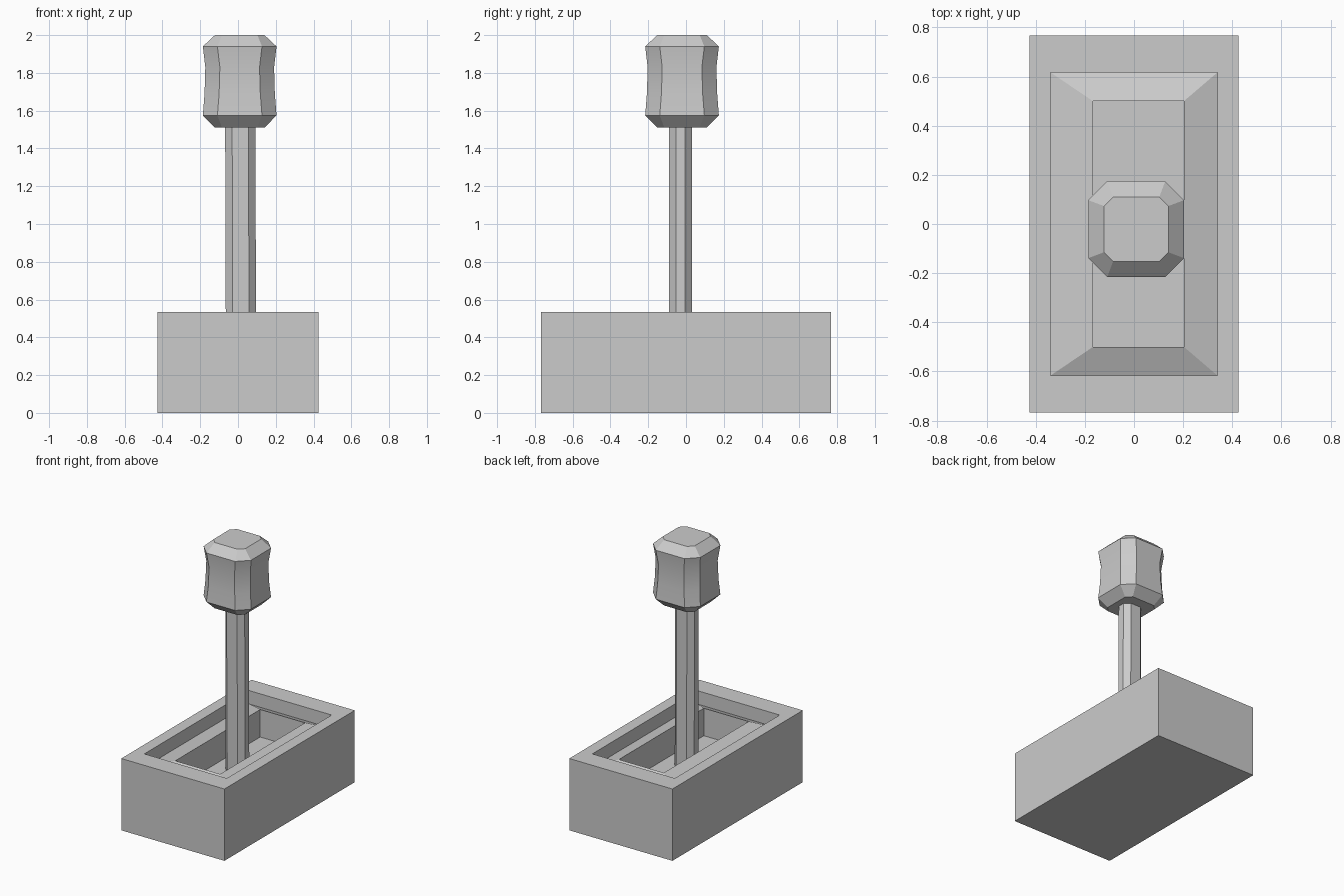
import bpy, bmesh

if "Cube" in bpy.data.objects:
    bpy.data.objects.remove(bpy.data.objects["Cube"])


def rect(x0, x1, y0, y1, z):
    return [(x0, y0, z), (x1, y0, z), (x1, y1, z), (x0, y1, z)]


def octagon(x0, x1, y0, y1, c, z):
    return [(x0 + c, y0, z), (x1 - c, y0, z), (x1, y0 + c, z), (x1, y1 - c, z),
            (x1 - c, y1, z), (x0 + c, y1, z), (x0, y1 - c, z), (x0, y0 + c, z)]


def loft(name, rings):
    """Bridge successive rings with quads and cap both ends."""
    bm = bmesh.new()
    loops = [[bm.verts.new(p) for p in ring] for ring in rings]
    n = len(loops[0])
    for a, b in zip(loops, loops[1:]):
        for i in range(n):
            j = (i + 1) % n
            bm.faces.new((a[i], a[j], b[j], b[i]))
    bm.faces.new(loops[0][::-1])
    bm.faces.new(loops[-1])
    bmesh.ops.recalc_face_normals(bm, faces=bm.faces)
    mesh = bpy.data.meshes.new(name)
    bm.to_mesh(mesh)
    bm.free()
    obj = bpy.data.objects.new(name, mesh)
    bpy.context.collection.objects.link(obj)
    return obj


# Housing: outer box, recessed well, raised sloping surround, deep slot
loft("base_housing", [
    rect(-0.425, 0.425, -0.767, 0.767, 0.0),
    rect(-0.425, 0.425, -0.767, 0.767, 0.535),
    rect(-0.34, 0.34, -0.617, 0.617, 0.535),
    rect(-0.34, 0.34, -0.617, 0.617, 0.435),
    rect(-0.167, 0.203, -0.5, 0.5, 0.485),
    rect(-0.167, 0.203, -0.5, 0.5, 0.28),
])

# Lever shaft standing on the slot floor
loft("lever_shaft", [
    octagon(-0.064, 0.096, -0.09, 0.033, 0.037, 0.28),
    octagon(-0.068, 0.092, -0.09, 0.033, 0.037, 1.54),
])

# Handle with bevelled ends and a slightly pinched waist
profile = [(1.51, 0.131, 0.037), (1.575, 0.195, 0.077), (1.69, 0.186, 0.077),
           (1.83, 0.182, 0.077), (1.94, 0.195, 0.077), (2.0, 0.131, 0.037)]
cx, cy = 0.009, -0.021
handle = loft("lever_handle", [octagon(cx - r, cx + r, cy - r, cy + r, c, z)
                               for z, r, c in profile])
bpy.context.view_layer.objects.active = handle
handle.select_set(True)
bpy.ops.object.shade_smooth_by_angle(angle=0.35)
